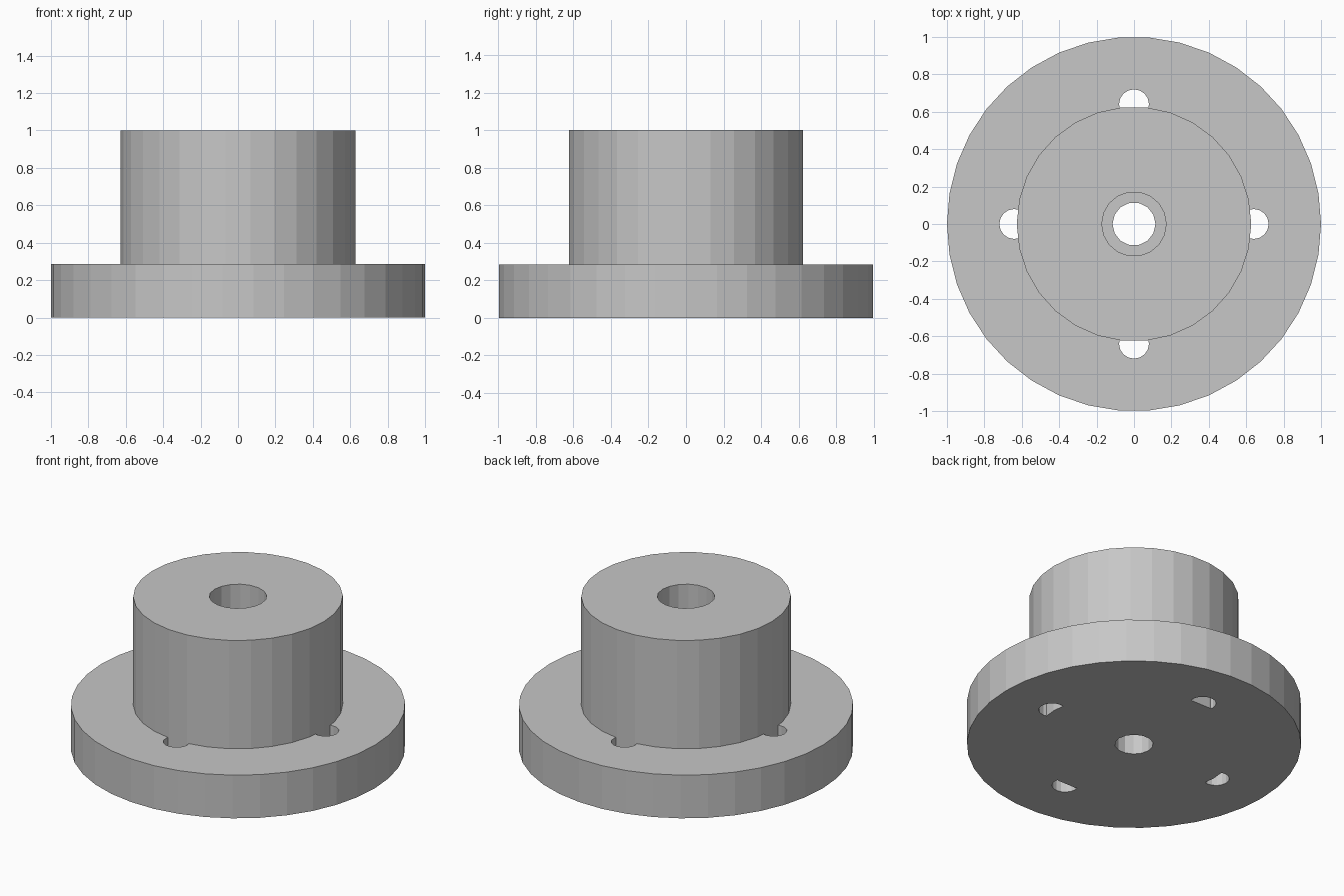
import bpy
from math import cos, sin, pi

cube = bpy.data.objects.get("Cube")
if cube:
    bpy.data.objects.remove(cube, do_unlink=True)

FLANGE_TOP, HUB_TOP = 0.285, 1.0

grey = bpy.data.materials.new("light grey")
grey.use_nodes = True
colour = (0.57, 0.57, 0.57, 1)
grey.diffuse_color = colour
grey.node_tree.nodes["Principled BSDF"].inputs["Base Color"].default_value = colour


def cylinder(name, radius, low, high, sides, x=0, y=0):
    """Upright prism with its first corner on the +x side."""
    ring = [(x + radius * cos(2 * pi * i / sides), y + radius * sin(2 * pi * i / sides))
            for i in range(sides)]
    verts = [(px, py, z) for z in (low, high) for px, py in ring]
    faces = [list(range(sides))[::-1], list(range(sides, 2 * sides))]
    for i in range(sides):
        j = (i + 1) % sides
        faces.append([i, j, j + sides, i + sides])
    mesh = bpy.data.meshes.new(name)
    mesh.from_pydata(verts, [], faces)
    mesh.materials.append(grey)
    obj = bpy.data.objects.new(name, mesh)
    bpy.context.collection.objects.link(obj)
    return obj


def combine(target, tool, operation):
    """Apply a boolean and discard the tool object."""
    mod = target.modifiers.new(operation, "BOOLEAN")
    mod.operation, mod.object, mod.solver = operation, tool, "EXACT"
    bpy.context.view_layer.objects.active = target
    bpy.ops.object.modifier_apply(modifier=mod.name)
    bpy.data.objects.remove(tool, do_unlink=True)


# Wide flange with four through holes around the hub
body = cylinder("flanged_hub", 1.0, 0, FLANGE_TOP, 38)
for k in range(4):
    a = k * pi / 2
    hole = cylinder("bolt_hole", 0.08, -0.1, FLANGE_TOP + 0.1, 16,
                    0.64 * cos(a), 0.64 * sin(a))
    combine(body, hole, "DIFFERENCE")

# Hub runs the full height and closes the inner side of each hole
combine(body, cylinder("hub", 0.627, 0, HUB_TOP, 30), "UNION")

# Stepped centre bore: narrow through the flange, wider above
combine(body, cylinder("narrow_bore", 0.115, -0.1, HUB_TOP + 0.1, 14), "DIFFERENCE")
combine(body, cylinder("wide_bore", 0.172, FLANGE_TOP, HUB_TOP + 0.1, 18), "DIFFERENCE")
